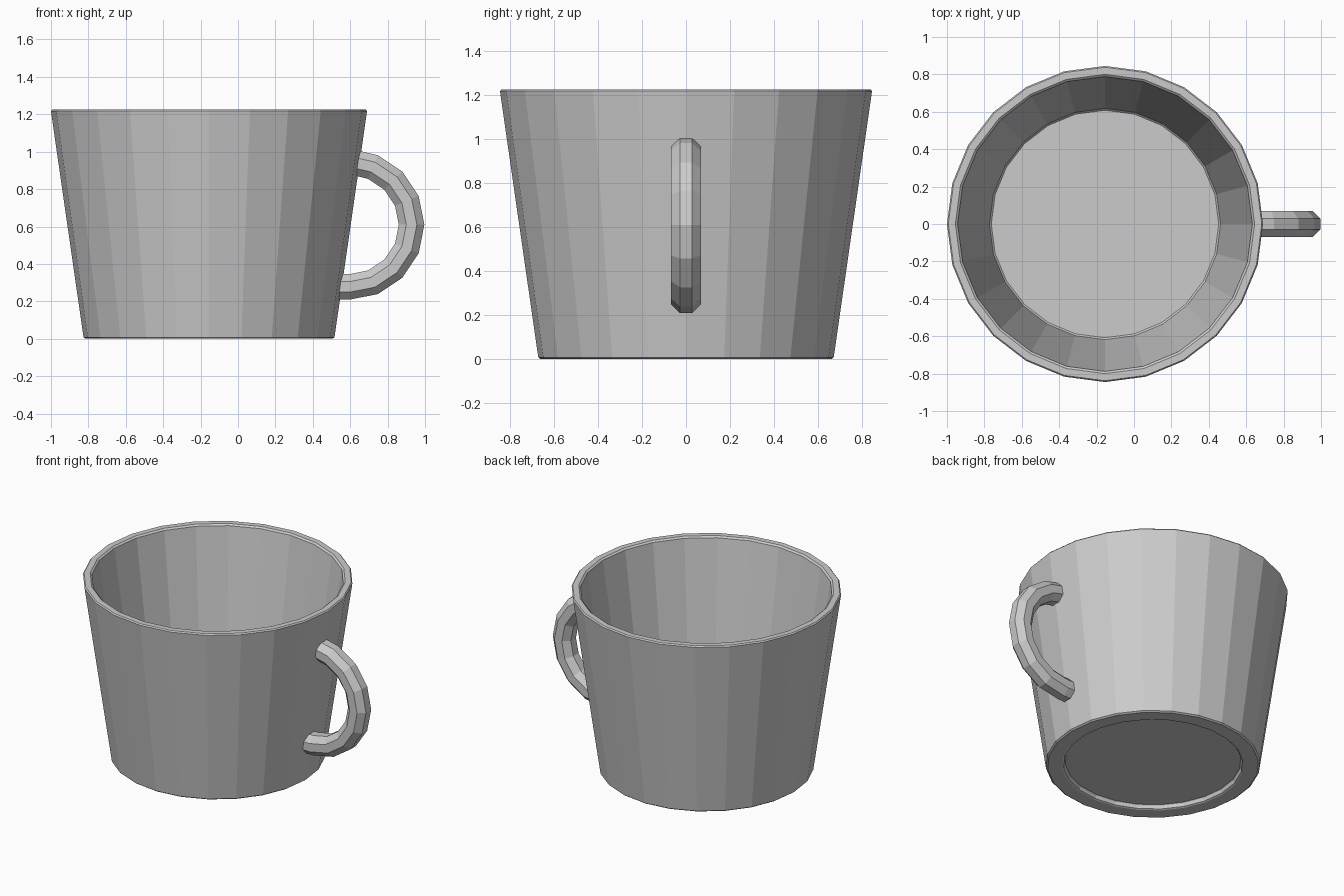
import bpy, bmesh
from math import sin, cos, pi, radians
from mathutils import Vector

if "Cube" in bpy.data.objects:
    bpy.data.objects.remove(bpy.data.objects["Cube"])


def skin_rings(name, rings):
    """Join equal rings of points with quads and cap both ends."""
    bm = bmesh.new()
    loops = [[bm.verts.new(p) for p in ring] for ring in rings]
    for a, b in zip(loops, loops[1:]):
        n = len(a)
        for i in range(n):
            j = (i + 1) % n
            bm.faces.new((a[i], a[j], b[j], b[i]))
    bm.faces.new(loops[0])
    bm.faces.new(loops[-1])
    bmesh.ops.recalc_face_normals(bm, faces=bm.faces)
    mesh = bpy.data.meshes.new(name)
    bm.to_mesh(mesh)
    bm.free()
    obj = bpy.data.objects.new(name, mesh)
    bpy.context.collection.objects.link(obj)
    return obj


# Cup body: radius and height, from the underside recess, up the outside, down to the inner floor
CUP_X, SIDES = -0.155, 24
profile = [(0.55, 0.03), (0.555, 0.025), (0.56, 0.005), (0.57, 0.0),
           (0.66, 0.0), (0.671, 0.008),
           (0.845, 1.217), (0.838, 1.225),
           (0.80, 1.225), (0.788, 1.215),
           (0.618, 0.07), (0.608, 0.06)]
skin_rings("cup_body", [
    [(CUP_X + r * cos(2 * pi * i / SIDES), r * sin(2 * pi * i / SIDES), z)
     for i in range(SIDES)] for r, z in profile])

# Handle: octagonal tube along a half circle, ends sunk into the cup wall
CX, CZ, MAJOR, MINOR = 0.595, 0.61, 0.333, 0.074
path = [(Vector((0.62, 0, CZ + MAJOR - 0.001)), radians(88))]
for k in range(3, -5, -1):
    a = radians(22.5 * k)
    path.append((Vector((CX + MAJOR * cos(a), 0, CZ + MAJOR * sin(a))), a))
path.append((Vector((0.53, 0, CZ - MAJOR)), radians(-90)))
rings = []
for centre, a in path:
    out = Vector((cos(a), 0, sin(a)))
    side = Vector((0, 1, 0))
    rings.append([centre + MINOR * (out * cos(t) + side * sin(t))
                  for t in (radians(22.5 + 45 * i) for i in range(8))])
skin_rings("handle", rings)
